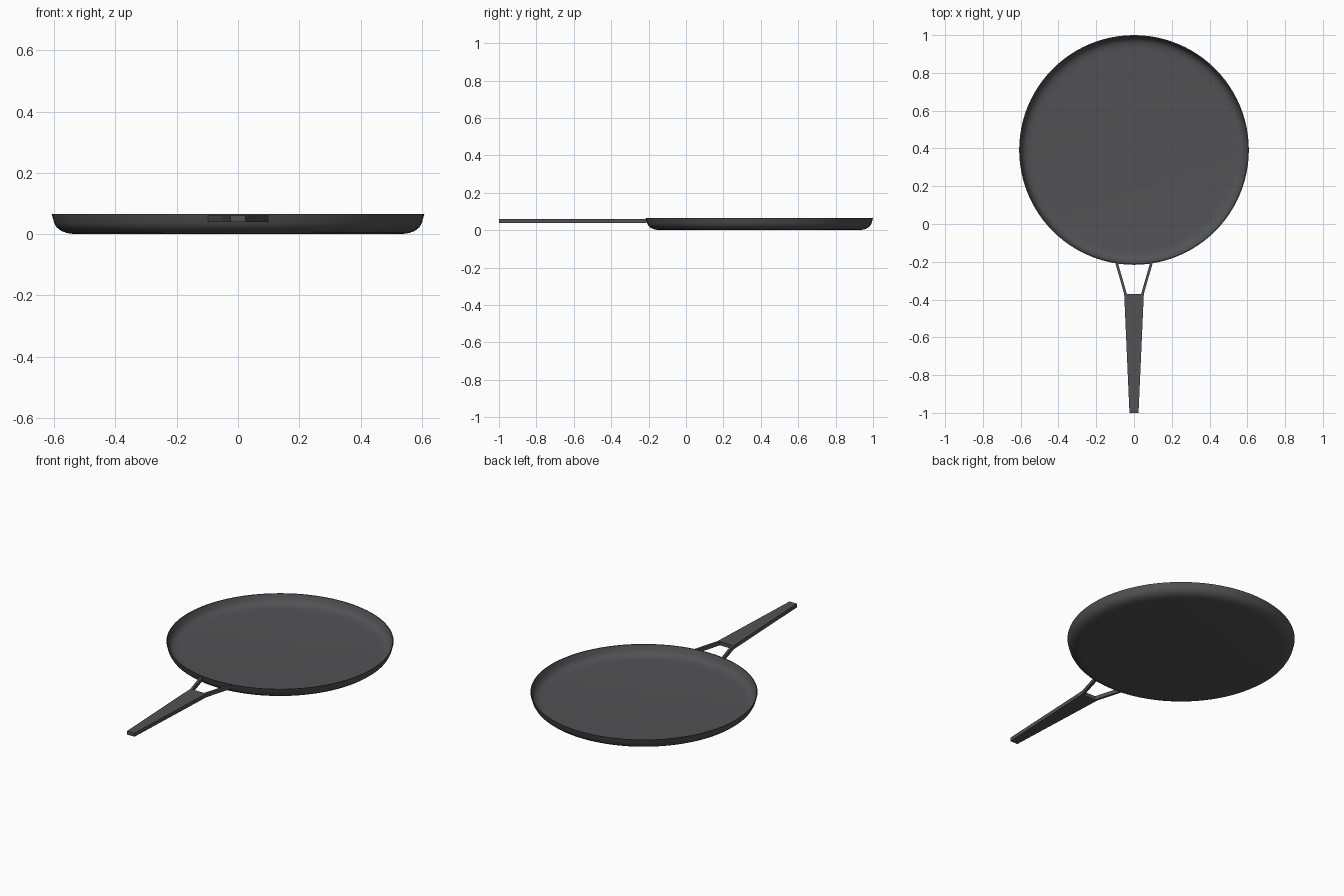
import bpy, bmesh, math

if "Cube" in bpy.data.objects:
    bpy.data.objects.remove(bpy.data.objects["Cube"])

iron = bpy.data.materials.new("dark_iron")
iron.diffuse_color = (0.085, 0.085, 0.09, 1)
iron.use_nodes = True
iron.node_tree.nodes["Principled BSDF"].inputs["Base Color"].default_value = iron.diffuse_color


def finish(name, bm, smooth):
    bmesh.ops.recalc_face_normals(bm, faces=bm.faces)
    me = bpy.data.meshes.new(name)
    bm.to_mesh(me)
    bm.free()
    me.materials.append(iron)
    ob = bpy.data.objects.new(name, me)
    bpy.context.collection.objects.link(ob)
    if smooth:
        bpy.context.view_layer.objects.active = ob
        ob.select_set(True)
        bpy.ops.object.shade_smooth_by_angle(angle=math.radians(35))
        ob.select_set(False)
    return ob


def lathe(name, profile, cy, steps=96):
    """Spin an (r, z) profile that starts and ends on the axis."""
    bm = bmesh.new()
    vs = [bm.verts.new((r, cy, z)) for r, z in profile]
    es = [bm.edges.new(p) for p in zip(vs, vs[1:])]
    bmesh.ops.spin(bm, geom=vs + es, cent=(0, cy, 0), axis=(0, 0, 1),
                   angle=math.tau, steps=steps)
    bmesh.ops.remove_doubles(bm, verts=bm.verts, dist=1e-5)
    return finish(name, bm, True)


def plate(name, outline, z0, z1):
    bm = bmesh.new()
    f = bm.faces.new([bm.verts.new((x, y, z0)) for x, y in outline])
    up = bmesh.ops.extrude_face_region(bm, geom=[f])["geom"]
    bmesh.ops.translate(bm, vec=(0, 0, z1 - z0),
                        verts=[v for v in up if isinstance(v, bmesh.types.BMVert)])
    return finish(name, bm, False)


# Shallow pan: outside wall, thin rim, inside wall, floor
lathe("pan_body", [(0, 0), (0.535, 0), (0.56, 0.004), (0.578, 0.011),
                   (0.592, 0.022), (0.60, 0.036), (0.608, 0.065),
                   (0.603, 0.065), (0.594, 0.038), (0.586, 0.026),
                   (0.574, 0.017), (0.556, 0.011), (0.53, 0.009), (0, 0.009)], 0.392)

# Tapered handle grip
Z0, Z1 = 0.039, 0.061
plate("handle_grip", [(-0.024, -1.0), (0.024, -1.0), (0.052, -0.37), (-0.052, -0.37)], Z0, Z1)

# Forked arms joining the grip to the pan
for side, s in (("left", -1), ("right", 1)):
    plate("handle_arm_" + side, [(s * x, y) for x, y in
          [(0.052, -0.37), (0.098, -0.21), (0.084, -0.21), (0.038, -0.37)]], Z0, Z1)
